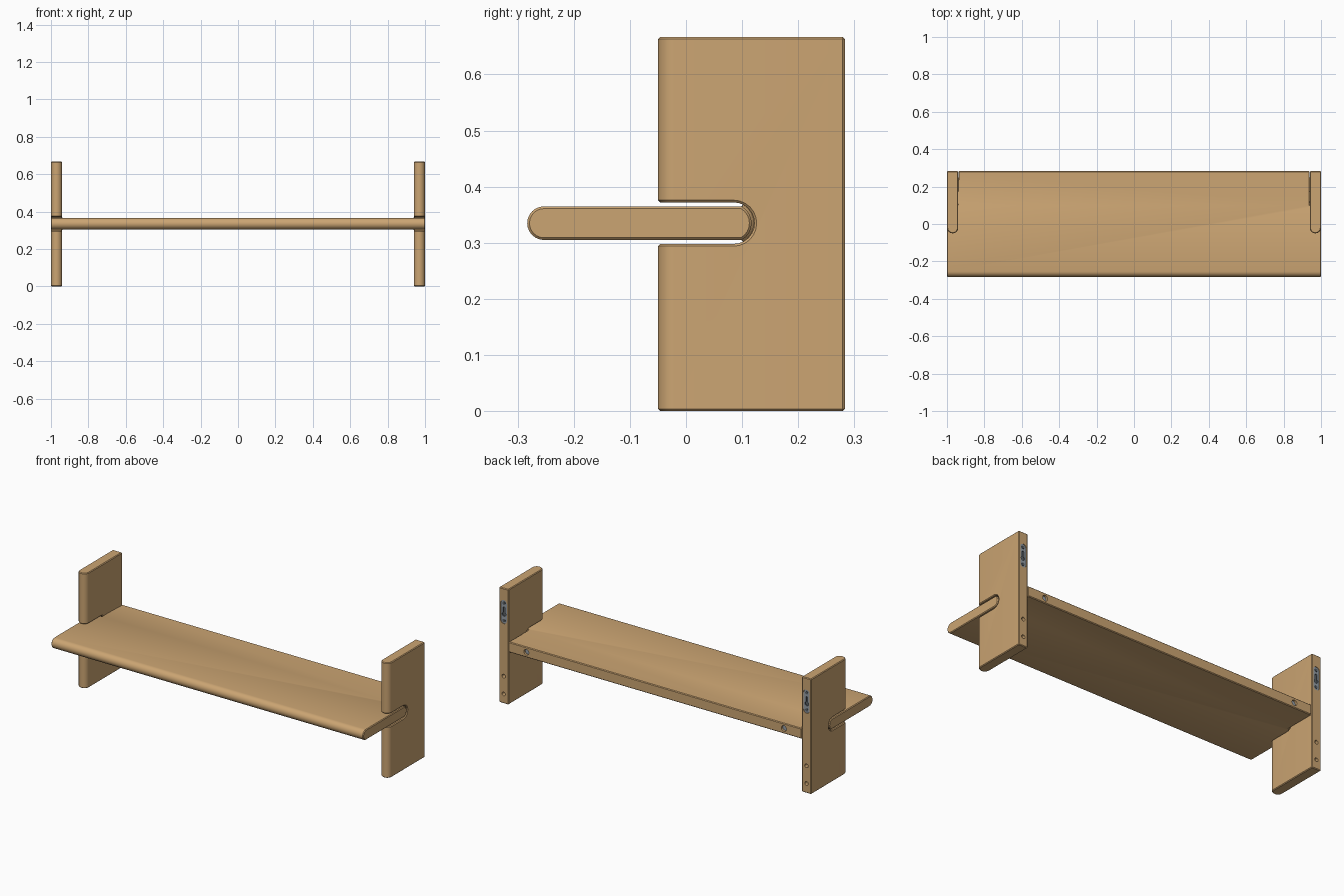
import bpy, bmesh, math

cube = bpy.data.objects.get("Cube")
if cube:
    bpy.data.objects.remove(cube, do_unlink=True)


def material(name, rgb):
    m = bpy.data.materials.new(name)
    m.use_nodes = True
    m.diffuse_color = (*rgb, 1)
    node = next(n for n in m.node_tree.nodes if n.type == 'BSDF_PRINCIPLED')
    node.inputs["Base Color"].default_value = (*rgb, 1)
    return m


WOOD = material("light wood", (0.60, 0.375, 0.17))
STEEL = material("grey steel", (0.30, 0.34, 0.38))
DARK = material("dark steel", (0.10, 0.115, 0.13))

BACK = 0.283          # rear plane of the whole shelf
MID = 0.335           # shelf centre height
HALF = 0.03           # half board thickness
INNER, OUTER = 0.94, 1.0


def arc(cu, cv, r, start, end, steps=12):
    angles = [math.radians(start + (end - start) * i / steps) for i in range(steps + 1)]
    return [(cu + r * math.cos(a), cv + r * math.sin(a)) for a in angles]


def circle(u, v, r):
    return arc(u, v, r, 0, 360, 24)[:-1]


def stadium(u, v, r, half):
    return arc(u, v + half, r, 0, 180) + arc(u, v - half, r, 180, 360)


def prism(name, outline, axis, lo, hi, mat=WOOD):
    """Extrude a flat outline along one axis."""
    place = {'x': lambda u, v: (lo, u, v),
             'y': lambda u, v: (u, lo, v),
             'z': lambda u, v: (u, v, lo)}[axis]
    bm = bmesh.new()
    face = bm.faces.new([bm.verts.new(place(u, v)) for u, v in outline])
    new = bmesh.ops.extrude_face_region(bm, geom=[face])["geom"]
    shift = [hi - lo if a == axis else 0 for a in "xyz"]
    bmesh.ops.translate(bm, vec=shift, verts=[g for g in new if isinstance(g, bmesh.types.BMVert)])
    bmesh.ops.recalc_face_normals(bm, faces=bm.faces)
    mesh = bpy.data.meshes.new(name)
    bm.to_mesh(mesh)
    bm.free()
    mesh.materials.append(mat)
    obj = bpy.data.objects.new(name, mesh)
    bpy.context.collection.objects.link(obj)
    return obj


def bake(obj):
    """Replace the mesh by its modified result."""
    bpy.context.view_layer.update()
    graph = bpy.context.evaluated_depsgraph_get()
    mesh = bpy.data.meshes.new_from_object(obj.evaluated_get(graph))
    obj.modifiers.clear()
    obj.data = mesh


def cut(obj, cutter):
    mod = obj.modifiers.new("cut", 'BOOLEAN')
    mod.operation, mod.solver, mod.object = 'DIFFERENCE', 'EXACT', cutter
    bake(obj)
    bpy.data.objects.remove(cutter, do_unlink=True)


def ease_edges(obj, width=0.004):
    mod = obj.modifiers.new("eased edges", 'BEVEL')
    mod.width, mod.segments = width, 1
    mod.limit_method, mod.angle_limit = 'ANGLE', math.radians(40)
    mod.use_clamp_overlap = False
    bake(obj)


def smooth(obj):
    bpy.ops.object.select_all(action='DESELECT')
    obj.select_set(True)
    bpy.context.view_layer.objects.active = obj
    bpy.ops.object.shade_smooth_by_angle(angle=math.radians(30))


# Shelf board with a rounded nose, notched at both rear corners
nose = arc(-BACK + HALF, MID, HALF, 90, 270)
board = prism("shelf_board", nose + [(BACK, MID - HALF), (BACK, MID + HALF)],
              'x', -OUTER, OUTER)
notch = arc(0.083, MID, 0.034, 90, -90) + [(0.083, 0.2), (0.4, 0.2), (0.4, 0.5), (0.083, 0.5)]
for side in (-1, 1):
    lo, hi = sorted((side * (INNER - 0.001), side * 1.1))
    cut(board, prism("notch_cutter", notch, 'x', lo, hi))
ease_edges(board)

for side, label in ((-1, "right"), (1, "left")):
    x = side * (INNER + OUTER) / 2

    # Mounting hole and metal insert in the shelf's rear edge
    hx = side * 0.825
    cut(board, prism("hole_cutter", circle(hx, MID, 0.016), 'y', BACK - 0.03, BACK + 0.05))
    smooth(prism(label + "_shelf_insert", circle(hx, MID, 0.0155), 'y',
                 BACK - 0.028, BACK - 0.012, STEEL))

    # Upright side panel with a rounded front edge
    front = arc(x, -0.05 + HALF, HALF, 180, 360)
    panel = prism(label + "_side_panel", front + [(x + HALF, BACK), (x - HALF, BACK)],
                  'z', 0, 0.667)
    slot = arc(0.085, MID, 0.037, 90, -90) + [(-0.2, MID - 0.037), (-0.2, MID + 0.037)]
    cut(panel, prism("slot_cutter", slot, 'x', x - 0.1, x + 0.1))
    ease_edges(panel)

    # Peg holes and hanger pocket in the panel's rear edge
    for z in (0.055, 0.158):
        cut(panel, prism("hole_cutter", circle(x, z, 0.011), 'y', BACK - 0.04, BACK + 0.05))
    hz = 0.53
    cut(panel, prism("pocket_cutter", stadium(x, hz, 0.02, 0.048), 'y',
                     BACK - 0.025, BACK + 0.05))
    smooth(panel)

    # Keyhole hanger with dark backing and two screws
    smooth(prism(label + "_hanger_backing", stadium(x, hz, 0.0195, 0.048), 'y',
                 BACK - 0.024, BACK - 0.018, DARK))
    plate = prism(label + "_hanger_plate", stadium(x, hz, 0.0195, 0.048), 'y',
                  BACK - 0.008, BACK - 0.003, STEEL)
    cut(plate, prism("keyhole_cutter", circle(x, hz - 0.014, 0.012), 'y', 0.2, 0.4, STEEL))
    cut(plate, prism("keyhole_cutter", stadium(x, hz + 0.004, 0.006, 0.018), 'y',
                     0.2, 0.4, STEEL))
    smooth(plate)
    for dz, spot in ((0.05, "upper"), (-0.05, "lower")):
        smooth(prism(f"{label}_{spot}_screw", circle(x, hz + dz, 0.009), 'y',
                     BACK - 0.004, BACK - 0.001, DARK))

smooth(board)
